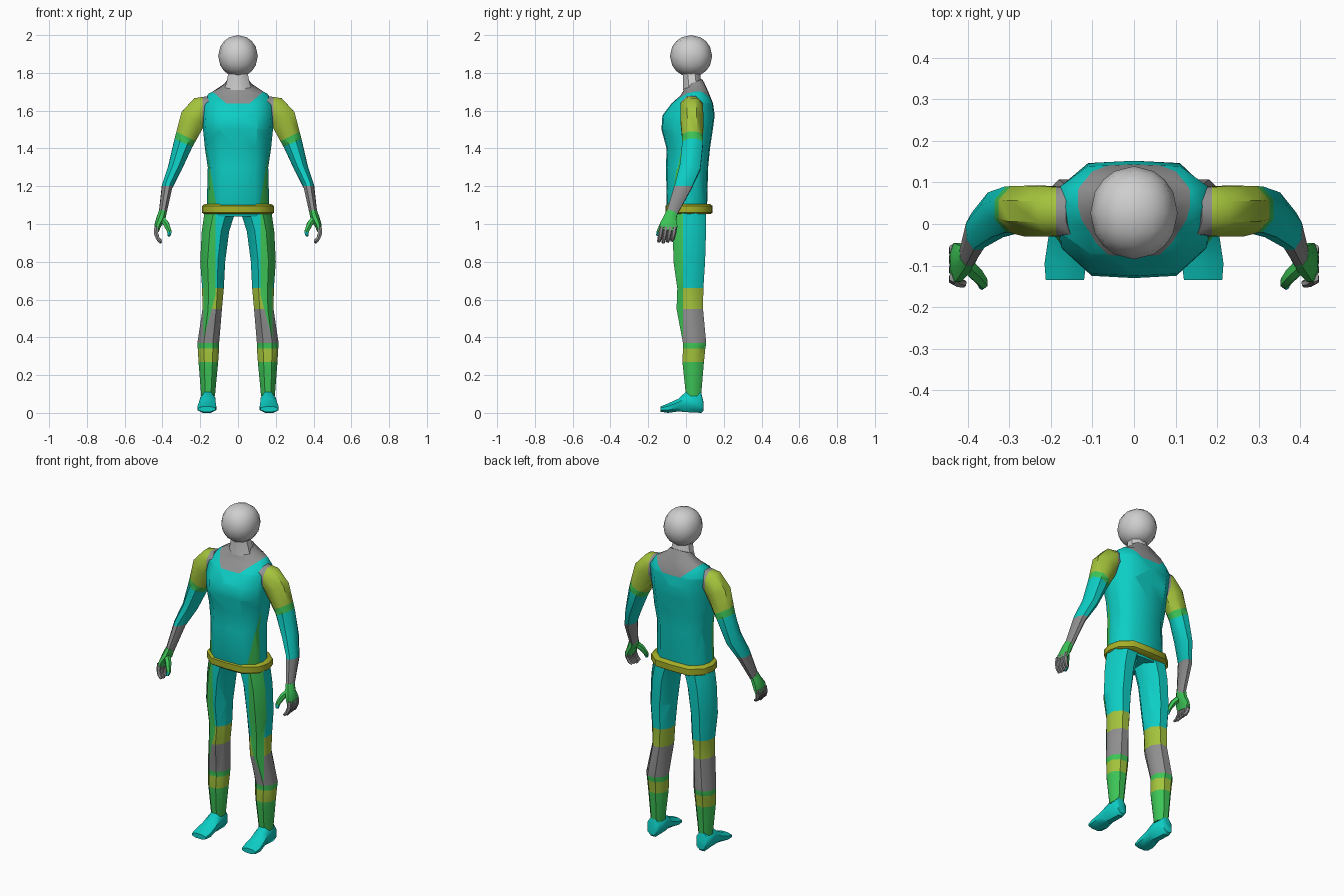
import bpy, bmesh, math
from mathutils import Vector

if "Cube" in bpy.data.objects:
    bpy.data.objects.remove(bpy.data.objects["Cube"])

# Flat palette, linear values
COLORS = {
    "teal": (0.004, 0.62, 0.56), "olive": (0.37, 0.55, 0.045),
    "green": (0.047, 0.56, 0.095), "mid grey": (0.28, 0.28, 0.28),
    "pale grey": (0.62, 0.62, 0.62), "belt yellow": (0.38, 0.43, 0.02),
}
MATS = {}
for key, rgb in COLORS.items():
    MATS[key] = bpy.data.materials.new(key)
    MATS[key].diffuse_color = (*rgb, 1)


def finish(name, bm, color, cuts=(), mirror=False, angle=45):
    """Cut colour borders, colour faces by rule, shade and optionally mirror."""
    for co, no in cuts:
        bmesh.ops.bisect_plane(bm, geom=bm.verts[:] + bm.edges[:] + bm.faces[:],
                               plane_co=co, plane_no=no, dist=1e-5)
    bmesh.ops.recalc_face_normals(bm, faces=bm.faces[:])
    slots = []
    for f in bm.faces:
        c = color(f.calc_center_median()) if callable(color) else color
        if c not in slots:
            slots.append(c)
        f.material_index = slots.index(c)
    me = bpy.data.meshes.new(name)
    bm.to_mesh(me)
    bm.free()
    for c in slots:
        me.materials.append(MATS[c])
    ob = bpy.data.objects.new(name, me)
    bpy.context.collection.objects.link(ob)
    bpy.ops.object.select_all(action='DESELECT')
    ob.select_set(True)
    bpy.context.view_layer.objects.active = ob
    bpy.ops.object.shade_smooth_by_angle(angle=math.radians(angle))
    if mirror:
        ob.modifiers.new("mirror", 'MIRROR')
    return ob


def loft(rings):
    """Skin a list of point rings and cap both ends."""
    bm = bmesh.new()
    vs = [[bm.verts.new(p) for p in r] for r in rings]
    n = len(vs[0])
    for a, b in zip(vs, vs[1:]):
        for i in range(n):
            bm.faces.new((a[i], a[(i + 1) % n], b[(i + 1) % n], b[i]))
    bm.faces.new(vs[0])
    bm.faces.new(vs[-1])
    return bm


def unit(n):
    """Unit polygon with flat sides, scaled to fill its bounds."""
    k = 1 / math.cos(math.pi / n)
    return [(k * math.cos(2 * math.pi * (i + .5) / n),
             k * math.sin(2 * math.pi * (i + .5) / n)) for i in range(n)]


def box_ring(z, x0, x1, y0, y1, n=8):
    return [Vector(((x0 + x1) / 2 + (x1 - x0) / 2 * a,
                    (y0 + y1) / 2 + (y1 - y0) / 2 * b, z)) for a, b in unit(n)]


def tube(path, n=8):
    """Rings square to a path of (x, y, z, in-plane radius, y radius)."""
    pts = [Vector(p[:3]) for p in path]
    rings = []
    for i, p in enumerate(path):
        t = (pts[min(i + 1, len(pts) - 1)] - pts[max(i - 1, 0)]).normalized()
        u = (Vector((0, 1, 0)) - t * t.y).normalized()
        v = t.cross(u)
        rings.append([pts[i] + v * a * p[3] + u * b * p[4] for a, b in unit(n)])
    return loft(rings)


def body_ring(z, w, y0, y1, tilt=0):
    """Chamfered body section with a slightly bowed front and back."""
    d = y1 - y0
    half = [(0, y0), (.55 * w, y0 + .02 * d), (.92 * w, y0 + .25 * d), (w, y0 + .5 * d),
            (.92 * w, y0 + .76 * d), (.58 * w, y0 + .98 * d), (0, y1)]
    pts = half + [(-x, y) for x, y in half[-2:0:-1]]
    return [Vector((x, y, z + tilt * (y - (y0 + y1) / 2))) for x, y in pts]


# Torso with scooped collar and tapering side panels
def torso_color(p):
    x = abs(p.x)
    if p.z > 1.637 and p.z > 1.637 + (x - .06) * .85:
        return "mid grey"
    if p.y < -.02 and x > .115 + (p.z - 1.1) * .17 and p.z < 1.48:
        return "green"
    return "teal"


torso = loft([body_ring(*r) for r in (
    (1.04, .165, -.08, .10), (1.10, .165, -.102, .112), (1.30, .16, -.106, .117),
    (1.40, .175, -.103, .127), (1.50, .185, -.13, .142), (1.575, .19, -.125, .152),
    (1.64, .192, -.075, .143), (1.69, .155, -.03, .118, .15),
    (1.73, .08, -.012, .095, .4), (1.75, .065, 0, .085, .4))])
torso_cuts = [((0, 0, 1.637), (0, 0, 1)), ((0, -.02, 0), (0, 1, 0))]
for s in (1, -1):
    torso_cuts += [((s * .06, 0, 1.637), (-s * .85, 0, 1)),
                   ((s * .115, 0, 1.1), (s, 0, -.17))]
finish("torso", torso, torso_color, torso_cuts)

# Belt
belt = [(1.052, .178, -.098, .128), (1.06, .19, -.108, .14),
        (1.096, .19, -.108, .14), (1.105, .178, -.098, .128)]
finish("belt", loft([body_ring(*r) for r in belt]), "belt yellow")

# Neck
finish("neck", loft([box_ring(1.71, -.072, .072, -.015, .085),
                     box_ring(1.755, -.06, .06, -.015, .08),
                     box_ring(1.83, -.045, .045, -.02, .07)]), "pale grey")

# Head: cube rounded into a ball
head = bmesh.new()
bmesh.ops.create_cube(head, size=2)
bmesh.ops.subdivide_edges(head, edges=head.edges[:], cuts=3, use_grid_fill=True)
for v in head.verts:
    d = v.co.normalized()
    v.co = Vector((d.x * .105, d.y * .112 + .027, d.z * .111 + 1.889))
finish("head", head, "pale grey", angle=60)


# Legs with colour bands and a front outer stripe
def leg_color(p):
    if p.y < -.015 and p.x > .12 and p.x > .12 + (.62 - p.z) * .275 and p.z > .42:
        return "green"
    for low, c in ((.66, "teal"), (.55, "olive"), (.37, "mid grey"),
                   (.34, "green"), (.27, "olive")):
        if p.z > low:
            return c
    return "green"


leg = loft([box_ring(*r) for r in (
    (1.08, .004, .175, -.07, .105), (1.03, .025, .182, -.072, .106),
    (.96, .047, .192, -.07, .106), (.80, .068, .2, -.066, .101),
    (.66, .075, .19, -.046, .092), (.55, .085, .188, -.05, .09),
    (.37, .1, .215, -.016, .107), (.34, .1, .213, -.016, .102),
    (.27, .105, .209, -.019, .095), (.09, .122, .195, 0, .08))])
finish("leg", leg, leg_color, [((.12, 0, 0), (1, 0, 0)), ((0, -.015, 0), (0, 1, 0)),
                               ((.12, 0, .62), (1, 0, .275))], mirror=True)

# Feet, lofted from heel to toe
foot = []
for y, z0, z1, x0, x1 in ((.092, .012, .06, .135, .19), (.08, 0, .11, .125, .2),
                          (0, .004, .112, .12, .2), (-.04, .008, .075, .118, .207),
                          (-.095, 0, .05, .115, .215), (-.135, .006, .034, .12, .212)):
    foot.append([Vector(((x0 + x1) / 2 + (x1 - x0) / 2 * a, y,
                         (z0 + z1) / 2 + (z1 - z0) / 2 * b)) for a, b in unit(8)])
finish("foot", loft(foot), "teal", mirror=True)


# Arms: shoulder cap, sleeve, trim, elbow, forearm
def arm_color(p):
    d = p.x * .45 - p.z * .89       # distance along the upper arm
    if p.x < .188:
        return "mid grey"
    if d < -1.185:
        return "olive"
    if d < -1.147:
        return "green"
    return "teal" if p.z > 1.2 else "mid grey"


arm = tube([(.145, .03, 1.63, .05, .055), (.19, .03, 1.612, .068, .06),
            (.238, .031, 1.558, .07, .061), (.276, .035, 1.46, .056, .056),
            (.29, .035, 1.425, .051, .055), (.333, .022, 1.30, .037, .055),
            (.375, -.015, 1.20, .028, .045), (.4, -.078, 1.05, .02, .028)])
finish("arm", arm, arm_color,
       [((.188, 0, 0), (1, 0, 0)), ((0, 0, 1.2), (0, 0, 1)),
        ((.45 * -1.185, 0, .89 * 1.185), (.45, 0, -.89)),
        ((.45 * -1.147, 0, .89 * 1.147), (.45, 0, -.89))], mirror=True)

# Gloved palm
finish("palm", tube([(.398, -.074, 1.065, .021, .029), (.408, -.085, 1.03, .024, .034),
                     (.424, -.092, .995, .018, .047), (.431, -.095, .965, .013, .045)]),
       "green", mirror=True)

# Four fingers curling inward
for i in range(4):
    y = -.128 + i * .023
    tip = .9 + .006 * abs(i - 1)
    finish("finger_%d" % (i + 1),
           tube([(.431, y, .985, .012, .0115), (.434, y - .006, .95, .011, .011),
                 (.424, y - .012, .922, .01, .01), (.408, y - .016, tip, .007, .008)], 6),
           "mid grey", mirror=True)

# Thumb with a teal tip
finish("thumb", tube([(.405, -.095, 1.03, .016, .018), (.38, -.12, 1.0, .015, .016),
                      (.366, -.137, .968, .012, .013), (.363, -.143, .955, .011, .012),
                      (.366, -.15, .937, .007, .008)], 6),
       lambda p: "teal" if p.z < .955 else "green", mirror=True)

for m in bpy.data.materials:
    if m.users and not m.is_grease_pencil:
        m.use_nodes = True
        m.node_tree.nodes["Principled BSDF"].inputs["Base Color"].default_value = m.diffuse_color
